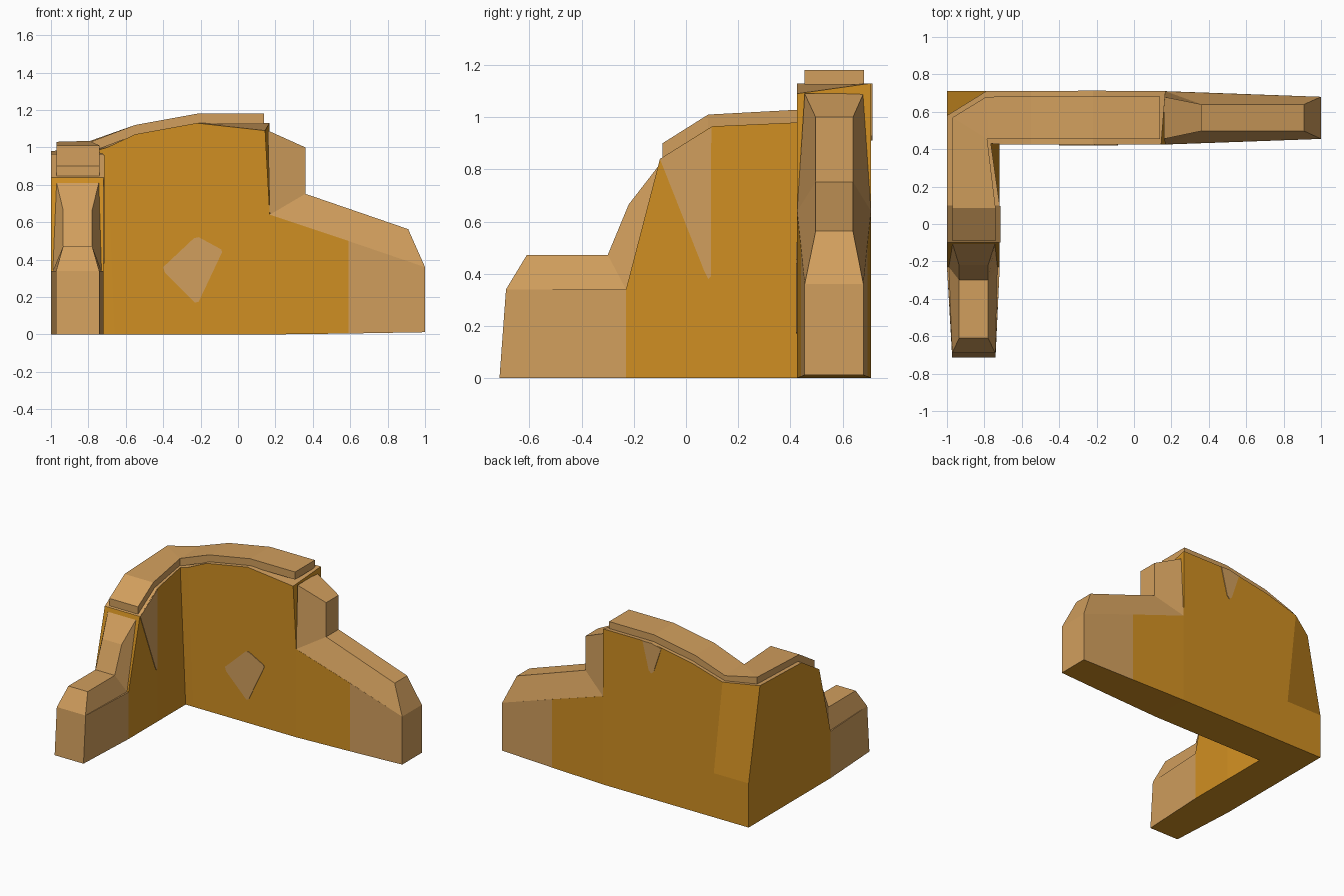
import bpy, bmesh
from mathutils import Vector

if "Cube" in bpy.data.objects:
    bpy.data.objects.remove(bpy.data.objects["Cube"])


def material(name, rgb):
    m = bpy.data.materials.new(name)
    m.diffuse_color = (*rgb, 1)
    m.use_nodes = True
    m.node_tree.nodes["Principled BSDF"].inputs["Base Color"].default_value = m.diffuse_color
    return m


ORANGE = material("ochre_plaster", (0.63, 0.275, 0.016))
TAN = material("tan_stone", (0.64, 0.345, 0.11))


def finish(name, bm, rule=None):
    bmesh.ops.recalc_face_normals(bm, faces=bm.faces)
    bm.normal_update()
    mesh = bpy.data.meshes.new(name)
    mesh.materials.append(TAN)
    mesh.materials.append(ORANGE)
    for f in bm.faces:
        f.material_index = 1 if rule and rule(f) else 0
        f.smooth = False
    bm.to_mesh(mesh)
    bm.free()
    ob = bpy.data.objects.new(name, mesh)
    bpy.context.collection.objects.link(ob)
    return ob


def loft(name, rings, rule=None, split=False):
    """Join cross-section rings into a closed solid."""
    bm = bmesh.new()
    loops = [[bm.verts.new(p) for p in r] for r in rings]
    n = len(rings[0])
    for a, b in zip(loops, loops[1:]):
        for i in range(n):
            j = (i + 1) % n
            # quad order puts the fold from this ring's next level to the next ring
            bm.faces.new((b[i], b[j], a[j], a[i]))
    bm.faces.new(loops[0])
    bm.faces.new(loops[-1])
    return finish(name, bm, rule)


# ---- L-shaped wall body: rings of outer bottom/mid/top, inner top/bottom ----
MID = 0.32


def ring(out, inn, z, out_top=None, in_top=None, z0=0.0, z_in=None):
    ot, it = out_top or out, in_top or inn
    k = MID / z if out_top is None or z < 0.4 else 0
    mid = tuple(o + (t - o) * k for o, t in zip(out, ot))
    return [(*out, z0), (*mid, MID), (*ot, z), (*it, z_in or z), (*inn, z0)]


def short(y, z, inset=0.0, y_top=None):
    o, i = -1 + inset, -0.718 - inset * 0.8
    yt = y if y_top is None else y_top
    return ring((o, y), (i, y), z, (o, yt), (i, yt)) if y_top else ring((o, y), (i, y), z)


def long(x, z, inset=0.0, z0=0.0):
    return ring((x, 0.71 - inset), (x, 0.425 + inset), z, z0=z0)


wall = [
    short(-0.715, 0.34, 0.028, -0.69), short(-0.23, 0.34), short(-0.1, 0.84), short(0.1, 0.965),
    # leaning outer corner
    ring((-1, 0.71), (-0.718, 0.425), 0.98, (-1, 0.58), (-0.765, 0.43)),
    ring((-0.72, 0.71), (-0.66, 0.425), 1.0, (-0.79, 0.71), (-0.70, 0.425)),
    long(-0.55, 1.07), long(-0.22, 1.13),
    ring((0.168, 0.71), (0.145, 0.425), 1.13, z_in=1.09),
    long(0.17, 0.64), long(0.59, 0.5, 0.015, 0.005), long(1.0, 0.36, 0.03, 0.012),
]


def is_plaster(f):
    c, n = f.calc_center_median(), f.normal
    if n.z < -0.6:
        return True
    if c.x > 0.59 or c.y < -0.231:
        return False
    return not (n.z > 0.6 and c.z > 0.8)


loft("wall_body", wall, is_plaster)

# ---- Coping strip along the tall part of both walls ----
T = 0.055


def strip(out, inn, z):
    return [(*out, z - T), (*out, z), (*inn, z), (*inn, z - T)]


coping = [strip((-0.97, -0.09), (-0.74, -0.09), 0.9), strip((-0.97, 0.085), (-0.74, 0.085), 1.01),
          strip((-0.97, 0.57), (-0.785, 0.455), 1.03), strip((-0.79, 0.68), (-0.775, 0.455), 1.035)]
coping += [strip((x, 0.682), (x, 0.455), z) for x, z in ((-0.55, 1.12), (-0.22, 1.18), (0.14, 1.18))]
loft("wall_coping", coping)


# ---- Sloped broken-stone ridges stepping down at each wall end ----
def ridge(name, base, crest, place):
    """base and crest are (along, height, low side, high side)."""
    bm = bmesh.new()
    pts = [[bm.verts.new(place(a, s, z)) for a, z, *w in line for s in w] for line in (base, crest)]
    b, r = pts
    for k in (0, 2):
        for s in (0, 1):
            bm.faces.new((b[k + s], b[k + 2 + s], r[k + 2 + s], r[k + s]))
        bm.faces.new((r[k], r[k + 2], r[k + 3], r[k + 1]))
        bm.faces.new((b[k], b[k + 2], b[k + 3], b[k + 1]))
    for k in (0, 4):
        bm.faces.new((b[k], b[k + 1], r[k + 1], r[k]))
    finish(name, bm)


ridge("long_wall_ridge",
      [(0.16, 1.09, 0.455, 0.68), (0.17, 0.64, 0.426, 0.709), (1.0, 0.36, 0.455, 0.68)],
      [(0.36, 1.0, 0.497, 0.64), (0.36, 0.752, 0.497, 0.64), (0.91, 0.563, 0.497, 0.64)],
      lambda a, s, z: (a, s, z))
ridge("short_wall_ridge",
      [(-0.1, 0.82, -0.972, -0.742), (-0.23, 0.34, -0.99, -0.73), (-0.69, 0.34, -0.972, -0.742)],
      [(-0.22, 0.665, -0.935, -0.78), (-0.3, 0.472, -0.935, -0.78), (-0.61, 0.472, -0.935, -0.78)],
      lambda a, s, z: (s, a, z))


# ---- Thin bare-stone patches where plaster is missing ----
def patch(name, outline, place, depth):
    bm = bmesh.new()
    f = bm.faces.new([bm.verts.new(place(a, z)) for a, z in outline])
    new = bmesh.ops.extrude_face_region(bm, geom=[f])["geom"]
    bmesh.ops.translate(bm, vec=Vector(depth),
                        verts=[v for v in new if isinstance(v, bmesh.types.BMVert)])
    finish(name, bm)


patch("front_patch",
      [(-0.4, 0.36), (-0.39, 0.33), (-0.23, 0.17), (-0.21, 0.175), (-0.085, 0.44),
       (-0.09, 0.455), (-0.21, 0.52), (-0.235, 0.515)],
      lambda a, z: (a, 0.427, z), (0, -0.006, 0))
patch("side_patch", [(-0.1, 0.84), (0.07, 0.41), (0.085, 0.38), (0.095, 0.39), (0.097, 0.96)],
      lambda a, z: (-0.72, a, z), (0.006, 0, 0))
patch("back_patch", [(-0.3, 1.112), (-0.24, 0.93), (-0.22, 0.91), (-0.2, 0.93), (-0.15, 1.13), (-0.22, 1.13)],
      lambda a, z: (a, 0.708, z), (0, 0.006, 0))
